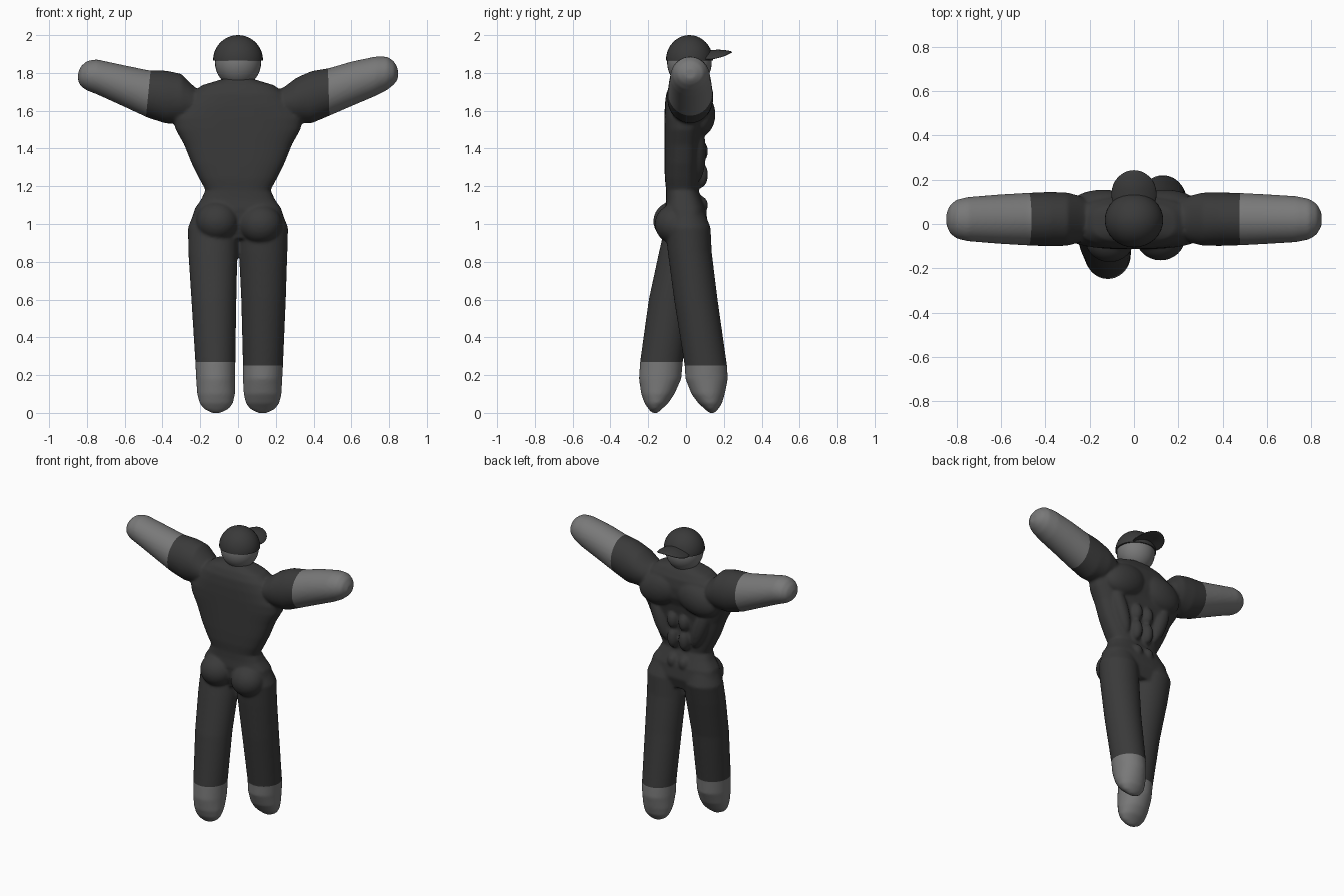
import bpy, bmesh, math
from mathutils import Vector, Matrix

if "Cube" in bpy.data.objects:
    bpy.data.objects.remove(bpy.data.objects["Cube"])


def material(name, value):
    m = bpy.data.materials.new(name)
    m.use_nodes = True
    colour = (value, value, value, 1)
    m.diffuse_color = colour
    m.node_tree.nodes["Principled BSDF"].inputs["Base Color"].default_value = colour
    return m


DARK = material("dark cloth", 0.042)
GREY = material("grey skin", 0.19)


def loft(bm, sections, axis="z", power=2.0, n=40):
    """Skin rings of (centre, radius a, radius b) stacked along an axis."""
    rings = []
    for c, ra, rb in sections:
        ring = []
        for i in range(n):
            t = math.tau * i / n
            a = math.copysign(abs(math.cos(t)) ** (2 / power), math.cos(t)) * ra
            b = math.copysign(abs(math.sin(t)) ** (2 / power), math.sin(t)) * rb
            off = (a, b, 0) if axis == "z" else (0, a, b)
            ring.append(bm.verts.new(Vector(c) + Vector(off)))
        rings.append(ring)
    faces = [bm.faces.new(rings[0]), bm.faces.new(rings[-1])]
    for lo, hi in zip(rings, rings[1:]):
        for i in range(n):
            j = (i + 1) % n
            faces.append(bm.faces.new((lo[i], lo[j], hi[j], hi[i])))
    bmesh.ops.recalc_face_normals(bm, faces=faces)


def blob(bm, centre, radii, tilt=0):
    mat = (Matrix.Translation(centre) @ Matrix.Rotation(tilt, 4, "Y")
           @ Matrix.Diagonal((*radii, 1)))
    bmesh.ops.create_uvsphere(bm, u_segments=32, v_segments=20, radius=1, matrix=mat)


def finish(name, bm, mats):
    mesh = bpy.data.meshes.new(name)
    bm.to_mesh(mesh)
    bm.free()
    for m in mats:
        mesh.materials.append(m)
    for p in mesh.polygons:
        p.use_smooth = True
    ob = bpy.data.objects.new(name, mesh)
    bpy.context.collection.objects.link(ob)
    return ob


def cut(bm, point, normal):
    bmesh.ops.bisect_plane(bm, geom=bm.verts[:] + bm.edges[:] + bm.faces[:],
                           plane_co=point, plane_no=normal)


# Torso and hips: z, half width, back y, front y
body = bmesh.new()
torso = [(0.92, .2, -.07, .09), (1.0, .25, -.10, .115), (1.08, .23, -.11, .105),
         (1.13, .195, -.105, .085), (1.18, .172, -.105, .065), (1.24, .205, -.112, .07),
         (1.32, .245, -.114, .075), (1.42, .285, -.114, .085), (1.5, .33, -.114, .10),
         (1.56, .345, -.114, .125), (1.63, .3, -.112, .13), (1.69, .25, -.105, .12),
         (1.735, .19, -.085, .095), (1.765, .09, -.06, .07)]
loft(body, [((0, (b + f) / 2, z), w, (f - b) / 2) for z, w, b, f in torso], power=2.7)
loft(body, [((0, .01, 1.7), .085, .08), ((0, .01, 1.775), .075, .07)])

# Chest, rib arch and stomach muscles
for s in (-1, 1):
    blob(body, (s * .14, .075, 1.58), (.16, .08, .11), s * .3)
    blob(body, (s * .16, .055, 1.38), (.05, .05, .17), s * .35)
    for z, r in ((1.10, .05), (1.26, .072), (1.385, .062)):
        blob(body, (s * .043, .07, z), (.04, .047, r))

# Buttocks
blob(body, (-.11, -.065, 1.015), (.112, .108, .105))
blob(body, (.12, -.06, 1.0), (.112, .105, .105))

# Legs: z, centre x, centre y, radii
legs = [
    [(0, -.115, -.165, .025, .015), (.02, -.115, -.163, .065, .035),
     (.05, -.115, -.157, .088, .062), (.1, -.116, -.149, .1, .088),
     (.18, -.118, -.137, .104, .112), (.27, -.12, -.13, .106, .113),
     (.6, -.128, -.082, .119, .115), (.85, -.133, -.025, .13, .118),
     (.98, -.134, .005, .131, .118), (1.07, -.12, .0, .11, .095)],
    [(0, .13, .137, .025, .015), (.02, .13, .135, .065, .035),
     (.05, .13, .128, .088, .062), (.1, .13, .117, .1, .088),
     (.18, .13, .109, .104, .112), (.25, .132, .105, .106, .112),
     (.6, .135, .052, .118, .115), (.85, .133, .02, .128, .116),
     (.98, .134, .01, .131, .12), (1.07, .12, .0, .11, .095)]]
for leg in legs:
    loft(body, [((x, y, z), a, b) for z, x, y, a, b in leg])

# Arms: x, centre z, depth radius, height radius
arms = [
    [(-.2, 1.63, .08, .07), (-.245, 1.645, .105, .095), (-.3, 1.665, .12, .13),
     (-.38, 1.672, .123, .14), (-.475, 1.688, .119, .126), (-.6, 1.73, .112, .11),
     (-.75, 1.78, .1, .092), (-.8, 1.785, .088, .078), (-.83, 1.782, .065, .055),
     (-.846, 1.78, .03, .025)],
    [(.2, 1.63, .08, .07), (.25, 1.64, .105, .09), (.31, 1.655, .12, .12),
     (.39, 1.672, .121, .138), (.485, 1.7, .118, .126), (.6, 1.742, .112, .118),
     (.73, 1.783, .104, .104), (.79, 1.798, .092, .088), (.825, 1.8, .07, .062),
     (.846, 1.795, .032, .03)]]
for arm in arms:
    loft(body, [((x, .022, z), a, b) for x, z, a, b in arm], axis="x")

# Fuse into one smooth skin
raw = finish("body_source", body, [])
remesh = raw.modifiers.new("fuse", "REMESH")
remesh.mode = "VOXEL"
remesh.voxel_size = 0.009
soften = raw.modifiers.new("soften", "SMOOTH")
soften.iterations = 6
soften.factor = 0.5
fused = raw.evaluated_get(bpy.context.evaluated_depsgraph_get())
skin = bmesh.new()
skin.from_mesh(fused.data)
bpy.data.objects.remove(raw)

# Cuff lines: bare forearms and feet beyond each plane
cuffs = [(Vector((-.475, 0, 1.69)), Vector((-1, 0, .1))),
         (Vector((.48, 0, 1.7)), Vector((1, 0, .03))),
         (Vector((-.12, 0, .27)), Vector((0, 0, -1))),
         (Vector((.13, 0, .25)), Vector((0, 0, -1)))]
for p, n in cuffs:
    cut(skin, p, n)
for f in skin.faces:
    c = f.calc_center_median()
    for p, n in cuffs:
        if c.x * p.x > 0 and (c - p).dot(n) > 0:
            f.material_index = 1
finish("body", skin, [DARK, GREY])

# Head
head = bmesh.new()
blob(head, (0, .018, 1.855), (.122, .118, .13))
finish("head", head, [GREY])

# Cap crown
cap = bmesh.new()
blob(cap, (0, .018, 1.868), (.132, .124, .132))
cut(cap, (0, 0, 1.865), (0, 0, 1))
bmesh.ops.delete(cap, geom=[v for v in cap.verts if v.co.z < 1.864], context="VERTS")
bmesh.ops.holes_fill(cap, edges=cap.edges[:])
crown = finish("cap_crown", cap, [DARK])

# Cap brim, drooping at the sides
brim = bmesh.new()
blob(brim, (0, .135, 1.91), (.102, .108, .014))
for v in brim.verts:
    v.co.z -= 3.2 * v.co.x ** 2
    v.co.z -= max(0, .17 - v.co.y) * .1
finish("cap_brim", brim, [DARK])

for ob in bpy.context.selected_objects:
    ob.select_set(False)
bpy.context.view_layer.objects.active = crown
crown.select_set(True)
bpy.ops.object.shade_smooth_by_angle(angle=math.radians(40))
